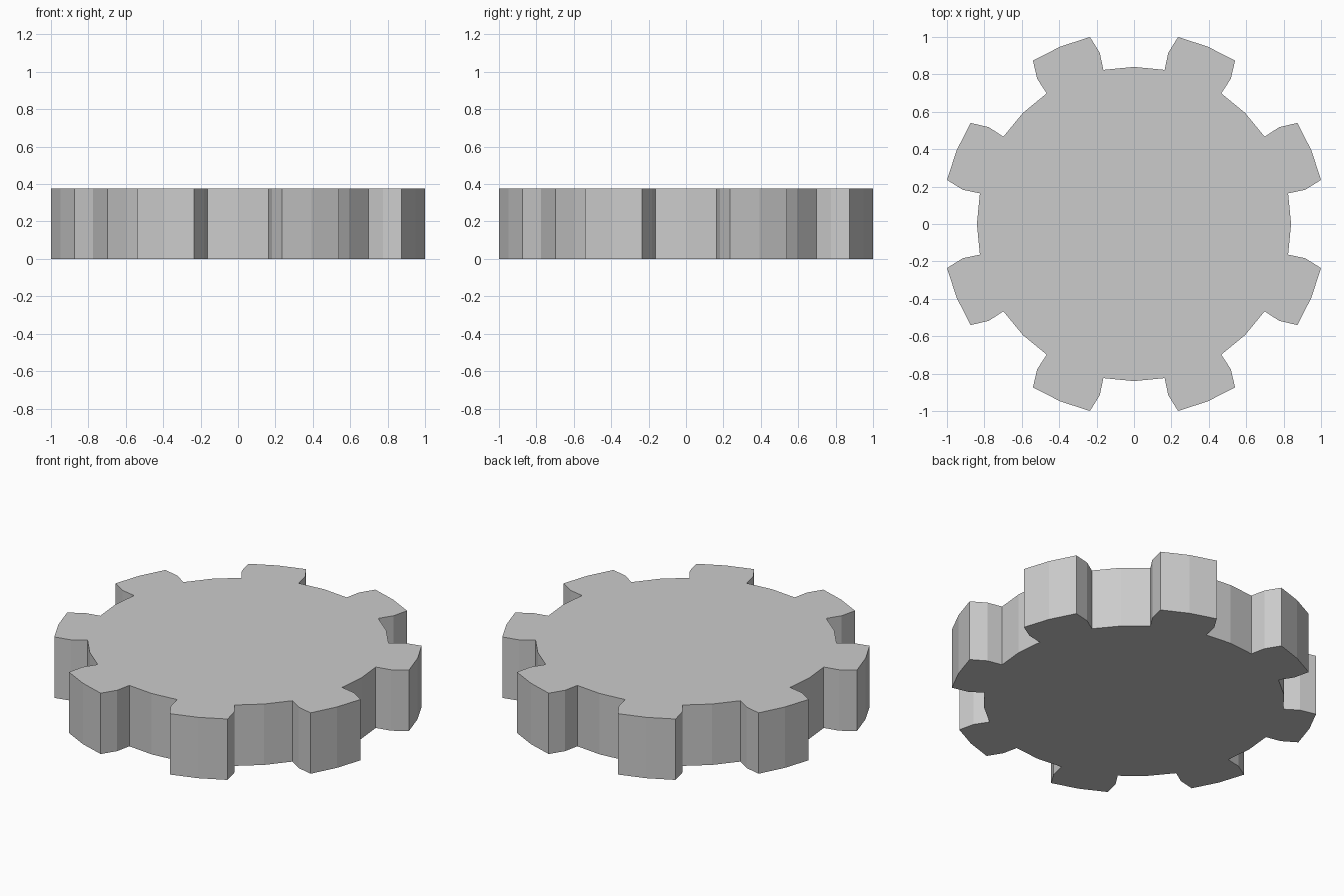
import bpy, bmesh
from math import radians, cos, sin

if "Cube" in bpy.data.objects:
    bpy.data.objects.remove(bpy.data.objects["Cube"])

TEETH = 8
HEIGHT = 0.375
R_ROOT, R_PITCH, R_TIP = 0.84, 0.933, 1.027

# One tooth outline: (radius, angle from the tooth centre), ending mid-gap
tooth = [(R_ROOT, -11.25), (R_PITCH, -11.2), (R_TIP, -9.25), (R_TIP, 0),
         (R_TIP, 9.25), (R_PITCH, 11.2), (R_ROOT, 11.25), (R_ROOT, 22.5)]

bm = bmesh.new()
outline = []
for i in range(TEETH):
    centre = 22.5 + i * 360 / TEETH
    for r, a in tooth:
        t = radians(centre + a)
        outline.append(bm.verts.new((r * cos(t), r * sin(t), 0)))

# Extrude the outline into a solid gear
base = bm.faces.new(outline)
ext = bmesh.ops.extrude_face_region(bm, geom=[base], use_keep_orig=True)
top = [v for v in ext["geom"] if isinstance(v, bmesh.types.BMVert)]
bmesh.ops.translate(bm, verts=top, vec=(0, 0, HEIGHT))
bmesh.ops.recalc_face_normals(bm, faces=bm.faces[:])

mesh = bpy.data.meshes.new("gear")
bm.to_mesh(mesh)
bm.free()
gear = bpy.data.objects.new("gear", mesh)
bpy.context.collection.objects.link(gear)
